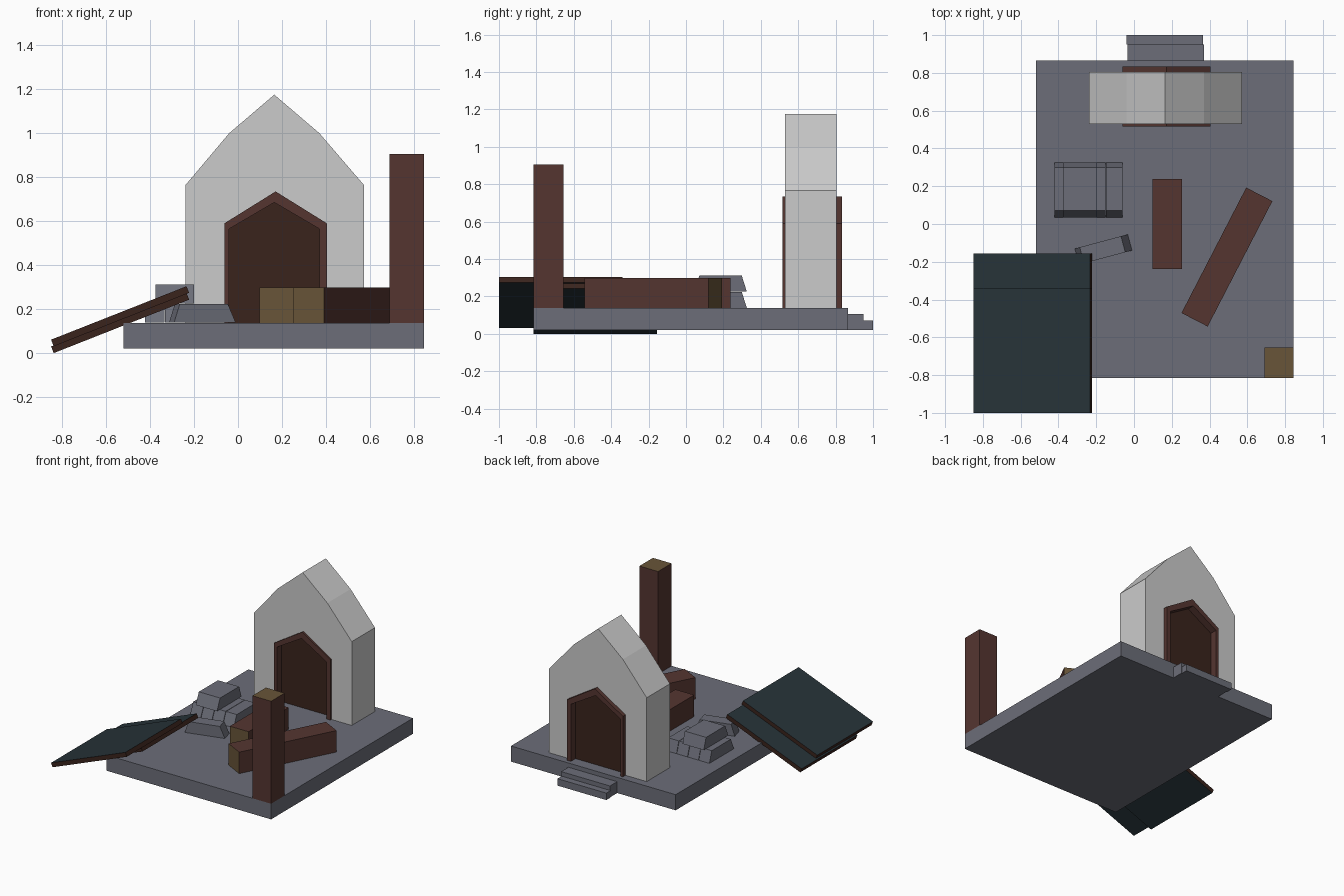
import bpy, bmesh
from math import radians
from mathutils import Matrix

if "Cube" in bpy.data.objects:
    bpy.data.objects.remove(bpy.data.objects["Cube"])


def mat(name, rgb):
    m = bpy.data.materials.new(name)
    m.diffuse_color = (*rgb, 1)
    m.use_nodes = True
    m.node_tree.nodes["Principled BSDF"].inputs["Base Color"].default_value = m.diffuse_color
    return m


STONE = mat("slate_stone", (0.15, 0.155, 0.19))
WOOD = mat("red_wood", (0.09, 0.036, 0.03))
DARK = mat("dark_wood", (0.042, 0.017, 0.012))
TAN = mat("cut_wood", (0.14, 0.09, 0.04))
BLUE = mat("roof_blue", (0.02, 0.033, 0.04))


def finish(name, bm, mats=(), pick=None):
    """Turn bm into an object; faces matching pick(normal) get the second material."""
    bmesh.ops.recalc_face_normals(bm, faces=bm.faces)
    for f in bm.faces:
        f.normal_update()
        if pick and pick(f.normal):
            f.material_index = 1
    me = bpy.data.meshes.new(name)
    bm.to_mesh(me)
    bm.free()
    for m in mats:
        me.materials.append(m)
    ob = bpy.data.objects.new(name, me)
    bpy.context.collection.objects.link(ob)
    return ob


def prism(name, pts, a, b, mats=(), pick=None, axis='y'):
    """Extrude a profile (x,z along y, or y,z along x) from a to b."""
    bm = bmesh.new()
    co = [(p, a, q) if axis == 'y' else (a, p, q) for p, q in pts]
    face = bm.faces.new([bm.verts.new(c) for c in co])
    ext = bmesh.ops.extrude_face_region(bm, geom=[face])
    d = (0, b - a, 0) if axis == 'y' else (b - a, 0, 0)
    bmesh.ops.translate(bm, vec=d, verts=[v for v in ext['geom'] if isinstance(v, bmesh.types.BMVert)])
    return finish(name, bm, mats, pick)


def box(name, lo, hi, mats=(), pick=None):
    pts = [(lo[0], lo[2]), (hi[0], lo[2]), (hi[0], hi[2]), (lo[0], hi[2])]
    return prism(name, pts, lo[1], hi[1], mats, pick)


def place(ob, x, y, deg=0, z=0.0):
    ob.location = (x, y, z)
    ob.rotation_euler = (0, 0, radians(deg))


# stone floor and the two steps behind it
box("floor_slab", (-0.52, -0.815, 0.02), (0.845, 0.865, 0.137), [STONE])
box("upper_step", (-0.035, 0.865, 0.02), (0.37, 0.95, 0.105), [STONE])
box("lower_step", (-0.04, 0.95, 0.02), (0.365, 1.0, 0.072), [STONE])


def arch(x0, x1, shoulder, peak):
    return [(x0, 0.137), (x0, shoulder), ((x0 + x1) / 2, peak), (x1, shoulder), (x1, 0.137)]


# gable wall with an open doorway, frame lining and recessed door
outer = arch(-0.062, 0.404, 0.59, 0.735)
inner = arch(-0.04, 0.37, 0.565, 0.685)
gable = [(-0.238, 0.137), (-0.238, 0.765), (-0.04, 1.0), (0.165, 1.175),
         (0.37, 1.0), (0.572, 0.765), (0.572, 0.137)]
prism("gable_wall", gable + outer[::-1], 0.53, 0.805)
prism("door_frame", outer + inner[::-1], 0.517, 0.835, [WOOD])
prism("door_panel", inner, 0.57, 0.78, [DARK])

# standing post
box("standing_post", (0.69, -0.815, 0.137), (0.845, -0.655, 0.905), [WOOD, TAN],
    lambda n: abs(n.z) > 0.9)

# fallen beams with pale cut ends
for i, (x, y, length, deg) in enumerate([(0.176, 0.0, 0.475, 0), (0.492, -0.175, 0.747, -27.3)]):
    beam = box(f"fallen_beam_{i + 1}", (-0.078, -length / 2, 0.137), (0.078, length / 2, 0.298),
               [WOOD, TAN], lambda n: abs(n.y) > 0.9)
    place(beam, x, y, deg)

# two overlapping roof plates leaning on the floor
for name, y0, dz in [("lower_roof_plate", -0.815, 0.0), ("upper_roof_plate", -1.0, 0.031)]:
    pts = [(-0.838, dz), (-0.222, 0.243 + dz), (-0.234, 0.273 + dz), (-0.85, 0.03 + dz)]
    prism(name, pts, y0, y0 + 0.66, [DARK, BLUE], lambda n: abs(n.z) > 0.8)


# tapered stone blocks: four below, two on top, one loose
def block(name, x, y, z, deg=0):
    pts = [(-0.145, 0), (0.145, 0), (0.118, 0.085), (-0.108, 0.085)]
    place(prism(name, pts, -0.044, 0.044, [STONE], axis='x'), x, y, deg, z)


for i in range(4):
    block(f"bottom_block_{i + 1}", -0.378 + 0.091 * i, 0.18, 0.139)
for i in range(2):
    block(f"top_block_{i + 1}", -0.331 + 0.088 * i, 0.18, 0.226)
block("loose_block", -0.162, -0.135, 0.139, 105)
